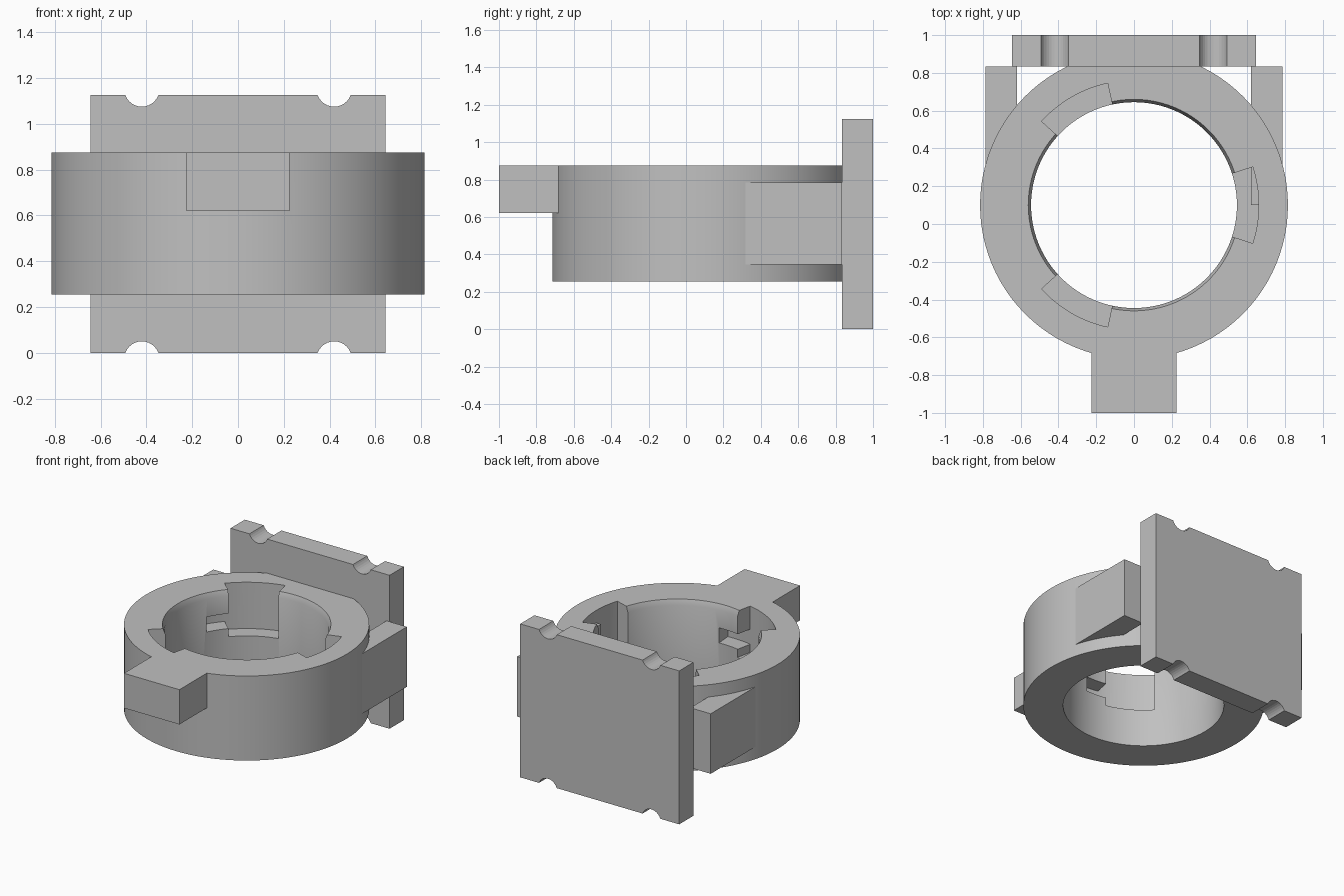
import bpy, bmesh, math
from mathutils import Matrix, Vector

cube = bpy.data.objects.get("Cube")
if cube:
    bpy.data.objects.remove(cube, do_unlink=True)

grey = bpy.data.materials.new("plain grey")
grey.use_nodes = True
colour = (0.53, 0.53, 0.53, 1)
grey.diffuse_color = colour
grey.node_tree.nodes["Principled BSDF"].inputs["Base Color"].default_value = colour

CENTRE_Y = 0.10
BOTTOM, TOP = 0.255, 0.875
OUTER, BORE, SLOT = 0.815, 0.545, 0.66


def finish(name, bm):
    bmesh.ops.recalc_face_normals(bm, faces=bm.faces)
    mesh = bpy.data.meshes.new(name)
    bm.to_mesh(mesh)
    bm.free()
    mesh.materials.append(grey)
    obj = bpy.data.objects.new(name, mesh)
    bpy.context.collection.objects.link(obj)
    return obj


def extrude(name, outline, low, high, upright=False):
    """Extrude a 2D outline along z, or along y when upright."""
    bm = bmesh.new()
    place = (lambda a, b: (a, low, b)) if upright else (lambda a, b: (a, b, low))
    face = bm.faces.new([bm.verts.new(place(a, b)) for a, b in outline])
    moved = bmesh.ops.extrude_face_region(bm, geom=[face])["geom"]
    step = Vector((0, high - low, 0)) if upright else Vector((0, 0, high - low))
    bmesh.ops.translate(bm, vec=step, verts=[v for v in moved if isinstance(v, bmesh.types.BMVert)])
    return finish(name, bm)


def box(name, x0, x1, y0, y1, z0, z1):
    return extrude(name, [(x0, y0), (x1, y0), (x1, y1), (x0, y1)], z0, z1)


def arc(cx, cy, radius, start, end, steps):
    angles = [math.radians(start + (end - start) * i / steps) for i in range(steps + 1)]
    return [(cx + radius * math.cos(a), cy + radius * math.sin(a)) for a in angles]


def combine(target, tool, operation):
    mod = target.modifiers.new(operation, 'BOOLEAN')
    mod.operation, mod.object, mod.solver = operation, tool, 'EXACT'
    bpy.context.view_layer.objects.active = target
    bpy.ops.object.modifier_apply(modifier=mod.name)
    bpy.data.objects.remove(tool, do_unlink=True)


# Ring: lathed section with a small chamfer at the upper bore edge
section = [(BORE, BOTTOM), (OUTER, BOTTOM), (OUTER, TOP), (BORE + 0.015, TOP), (BORE, TOP - 0.04)]
bm = bmesh.new()
verts = [bm.verts.new((r, 0, z)) for r, z in section]
edges = [bm.edges.new((verts[i - 1], verts[i])) for i in range(len(verts))]
bmesh.ops.spin(bm, geom=verts + edges, cent=(0, 0, 0), axis=(0, 0, 1),
               angle=math.tau, steps=96, use_duplicate=False)
bmesh.ops.remove_doubles(bm, verts=bm.verts, dist=0.0001)
bmesh.ops.translate(bm, vec=(0, CENTRE_Y, 0), verts=bm.verts)
ring = finish("ring", bm)

# Front lug, merged flush with the ring top
combine(ring, box("front_lug", -0.225, 0.225, -1, -0.63, 0.62, TOP), 'UNION')


# Three twist-lock slots, each an entry from above and a groove to one side
def sector(start, end, low, high):
    outline = (arc(0, CENTRE_Y, SLOT, start, end, 14)
               + arc(0, CENTRE_Y, 0.4, end, start, 14))
    return extrude("slot_cutter", outline, low, high)


for angle in (0, 120, 240):
    combine(ring, sector(angle - 17.8, angle + 17.8, 0.535, 1), 'DIFFERENCE')
    combine(ring, sector(angle + 10, angle + 34.5, 0.595, 0.705), 'DIFFERENCE')

bpy.ops.object.select_all(action='DESELECT')
ring.select_set(True)
bpy.context.view_layer.objects.active = ring
bpy.ops.object.shade_smooth_by_angle(angle=math.radians(25))

# Side wings joining the ring to the plate
for side, name in ((1, "left_wing"), (-1, "right_wing")):
    x0, x1 = sorted((side * 0.62, side * 0.785))
    box(name, x0, x1, CENTRE_Y, 0.835, 0.345, 0.785)

# Back plate with two round notches along the top and bottom edges
WIDTH, HEIGHT, RADIUS, OFFSET = 0.645, 1.125, 0.077, 0.027
lean = math.degrees(math.asin(OFFSET / RADIUS))
outline = [(-WIDTH, 0)]
for x in (-0.42, 0.42):
    outline += arc(x, -OFFSET, RADIUS, 180 - lean, lean, 12)
outline.append((WIDTH, 0))
outline += [(-x, HEIGHT - z) for x, z in outline]
extrude("back_plate", outline, 0.835, 1, upright=True)
